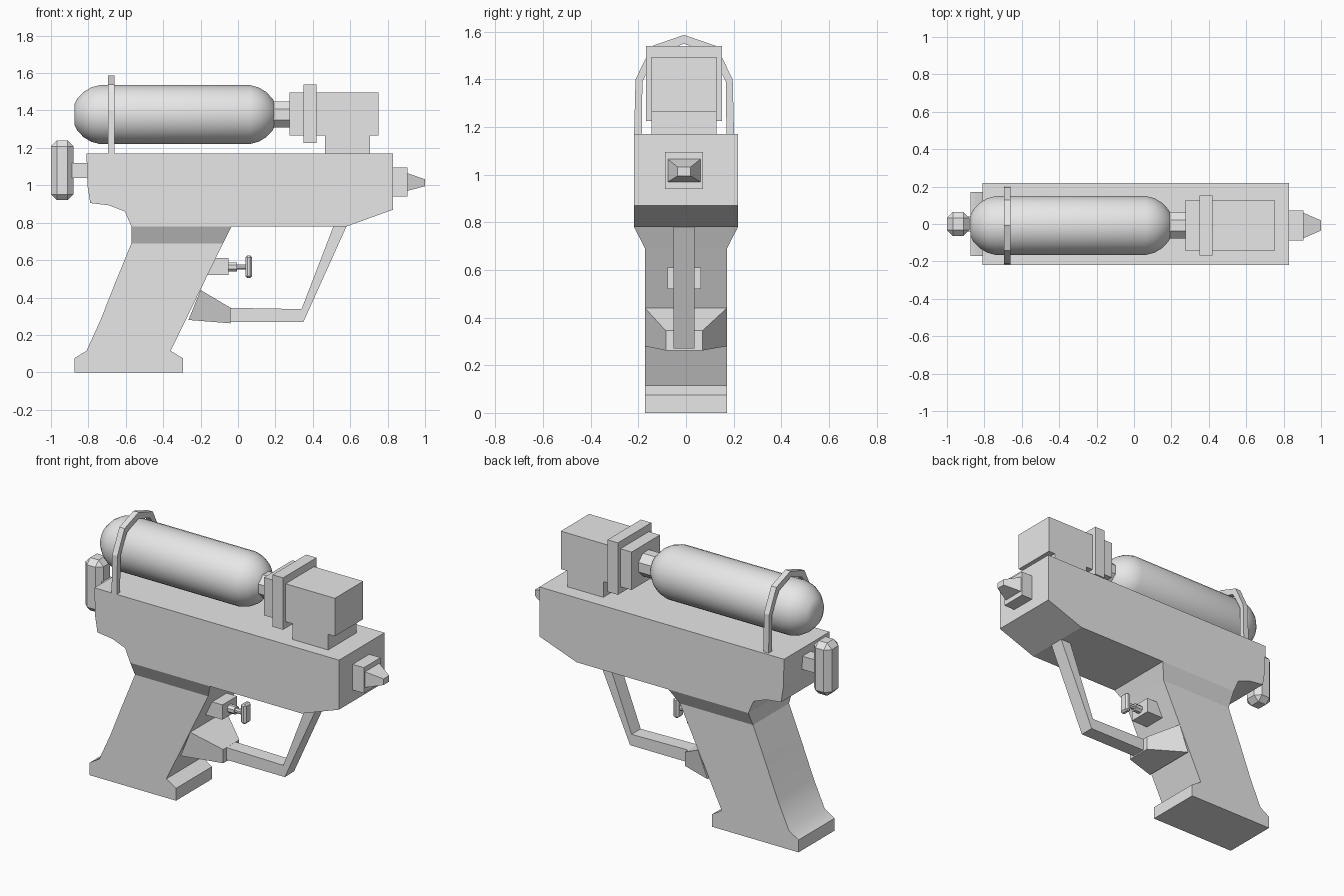
import bpy, bmesh, math

cube = bpy.data.objects.get("Cube")
if cube:
    bpy.data.objects.remove(cube, do_unlink=True)

grey = bpy.data.materials.new("light grey plastic")
grey.use_nodes = True
grey.diffuse_color = (0.8, 0.8, 0.8, 1)
grey.node_tree.nodes["Principled BSDF"].inputs["Base Color"].default_value = (0.8, 0.8, 0.8, 1)

YC = -0.008  # shared centre line of the fittings


def loft(name, rings, smooth=False):
    """Skin a row of equal-length rings and cap both ends."""
    bm = bmesh.new()
    loops = [[bm.verts.new(p) for p in ring] for ring in rings]
    n = len(loops[0])
    for a, b in zip(loops, loops[1:]):
        for i in range(n):
            j = (i + 1) % n
            bm.faces.new((a[i], a[j], b[j], b[i]))
    bm.faces.new(loops[0][::-1])
    bm.faces.new(loops[-1])
    bmesh.ops.recalc_face_normals(bm, faces=bm.faces)
    mesh = bpy.data.meshes.new(name)
    bm.to_mesh(mesh)
    bm.free()
    mesh.materials.append(grey)
    obj = bpy.data.objects.new(name, mesh)
    bpy.context.collection.objects.link(obj)
    if smooth:
        bpy.ops.object.select_all(action='DESELECT')
        obj.select_set(True)
        bpy.context.view_layer.objects.active = obj
        bpy.ops.object.shade_smooth_by_angle(angle=math.radians(35))
    return obj


def side_prism(name, profile, half, yc=0.0, smooth=False):
    """Side outline in x, z given a width in y."""
    return loft(name, [[(x, yc + s * half, z) for x, z in profile] for s in (-1, 1)], smooth)


def box(name, x0, x1, z0, z1, half, yc=YC):
    return side_prism(name, [(x0, z0), (x1, z0), (x1, z1), (x0, z1)], half, yc)


def rect_x(x, half, z0, z1, yc=YC):
    return [(x, yc - half, z0), (x, yc + half, z0), (x, yc + half, z1), (x, yc - half, z1)]


def lathe_x(name, profile, zc, sides, smooth=True):
    """Turn (x, radius) points around an axis along x."""
    angles = [2 * math.pi * (i + 0.5) / sides for i in range(sides)]
    return loft(name, [[(x, YC + r * math.cos(a), zc + r * math.sin(a)) for a in angles]
                       for x, r in profile], smooth)


def knob(name, x0, x1, z0, z1, half, yc, bevel):
    obj = box(name, x0, x1, z0, z1, half, yc)
    mod = obj.modifiers.new("chamfer", 'BEVEL')
    mod.width = bevel
    mod.segments = 1
    return obj


# Body
side_prism("body", [(-0.81, 1.17), (0.83, 1.17), (0.83, 0.87), (0.58, 0.78), (-0.57, 0.78),
                    (-0.605, 0.86), (-0.69, 0.893), (-0.79, 0.905), (-0.805, 1.0)], 0.218)

# Grip, with a flare where it meets the body
side_prism("grip", [(-0.57, 0.69), (-0.66, 0.47), (-0.735, 0.28), (-0.81, 0.115), (-0.875, 0.075),
                    (-0.875, 0), (-0.295, 0), (-0.295, 0.075), (-0.36, 0.115), (-0.08, 0.69)],
           0.172, smooth=True)
loft("grip_flare", [[(x, s, z) for x, s in ((-0.57, -h), (front, -h), (front, h), (-0.57, h))]
                    for z, front, h in ((0.69, -0.08, 0.172), (0.78, -0.035, 0.218))])

# Trigger guard and its mount
loft("guard_mount", [
    [(x, y, z) for x, y, z in ((-0.265, -0.172, 0.28), (-0.265, 0.172, 0.28),
                               (-0.2, 0.172, 0.44), (-0.2, -0.172, 0.44))],
    rect_x(-0.04, 0.077, 0.262, 0.345)])
side_prism("trigger_guard", [(-0.06, 0.345), (0.34, 0.338), (0.51, 0.78), (0.58, 0.78),
                             (0.35, 0.27), (-0.06, 0.27)], 0.044, YC)

# Trigger
box("trigger_block", -0.18, -0.05, 0.52, 0.61, 0.07)
lathe_x("trigger_collar", [(-0.05, 0.025), (-0.005, 0.025)], 0.563, 8, False)
lathe_x("trigger_rod", [(-0.005, 0.015), (0.045, 0.015)], 0.563, 8, False)
knob("trigger_button", 0.04, 0.075, 0.505, 0.625, 0.03, YC, 0.01)

# Rear pump handle
box("pump_rod", -0.89, -0.8, 1.04, 1.12, 0.04, 0)
knob("pump_handle", -1.0, -0.88, 0.92, 1.24, 0.064, 0, 0.032)

# Nozzle
box("nozzle_base", 0.82, 0.905, 0.94, 1.095, 0.08)
loft("nozzle_tip", [rect_x(0.905, 0.068, 0.97, 1.065), rect_x(1.0, 0.027, 0.995, 1.032)])

# Tank and neck
dome = [(0.0, 0.055), (0.015, 0.085), (0.05, 0.122), (0.09, 0.146), (0.135, 0.158)]
tank = [(-0.875 + d, r) for d, r in dome] + [(0.2 - d, r) for d, r in reversed(dome)]
lathe_x("tank", tank, 1.378, 32)
lathe_x("tank_neck", [(0.17, 0.075), (0.29, 0.075)], 1.378, 8, False)

# Valve block
box("valve_collar", 0.275, 0.36, 1.265, 1.495, 0.136)
box("valve_flange", 0.35, 0.42, 1.225, 1.54, 0.16)
box("valve_block", 0.41, 0.75, 1.265, 1.495, 0.136)
box("valve_stem", 0.465, 0.705, 1.16, 1.28, 0.136)

# Strap arching over the tank
outer = [(0.21, 1.16), (0.204, 1.4), (0.165, 1.48), (0.135, 1.54)]
inner = [(0.178, 1.16), (0.175, 1.39), (0.14, 1.46), (0.11, 1.51)]
arch = ([(-y, z) for y, z in outer] + [(0, 1.587)] + outer[::-1]
        + inner + [(0, 1.55)] + [(-y, z) for y, z in inner[::-1]])
loft("tank_strap", [[(x, YC + y, z) for y, z in arch] for x in (-0.695, -0.66)])
